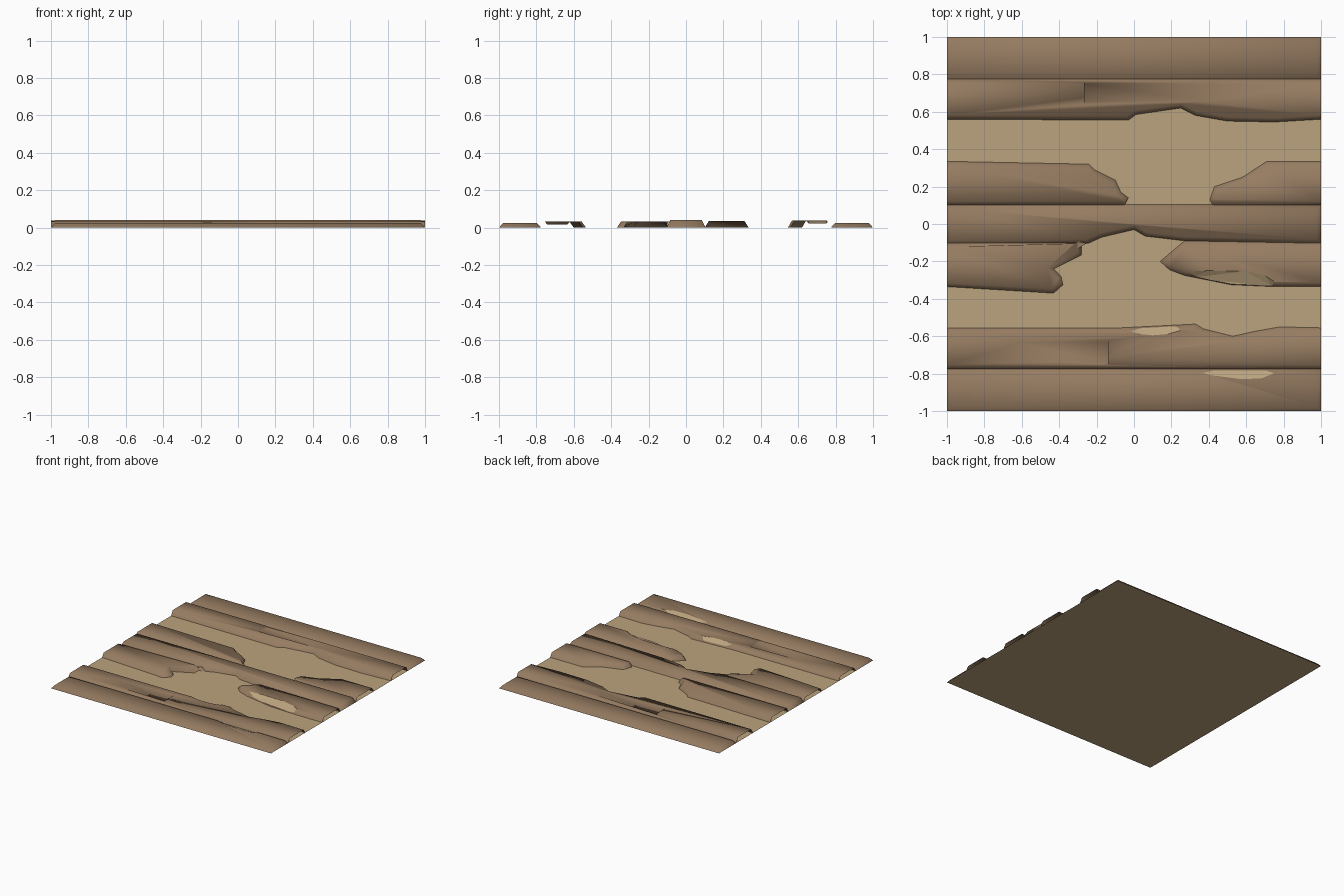
import bpy, bmesh
from mathutils import Vector

if "Cube" in bpy.data.objects:
    bpy.data.objects.remove(bpy.data.objects["Cube"])


def material(name, rgb):
    m = bpy.data.materials.new(name)
    m.diffuse_color = (*rgb, 1)
    m.use_nodes = True
    m.node_tree.nodes["Principled BSDF"].inputs["Base Color"].default_value = m.diffuse_color
    return m


BROWN = material("weathered_brown", (0.305, 0.200, 0.120))
TAN = material("bare_tan", (0.50, 0.37, 0.21))


def new_object(name, bm, mats):
    bmesh.ops.recalc_face_normals(bm, faces=bm.faces)
    me = bpy.data.meshes.new(name)
    bm.to_mesh(me)
    bm.free()
    ob = bpy.data.objects.new(name, me)
    bpy.context.collection.objects.link(ob)
    for m in mats:
        me.materials.append(m)
    return ob


def hull(points, mat):
    bm = bmesh.new()
    for p in points:
        bm.verts.new(p)
    res = bmesh.ops.convex_hull(bm, input=bm.verts)
    loose = [v for v in bm.verts if not v.link_faces]
    bmesh.ops.delete(bm, geom=loose, context='VERTS')
    ob = new_object("cutter", bm, [mat])
    ob.hide_render = True
    return ob


def chip(rim, foot, h):
    """Sloped chip along a plank edge: rim on the top, foot low at the edge."""
    pts = [(x, y, h + 0.001) for x, y in rim] + [(x, y, h + 0.02) for x, y in rim]
    pts += [(x, y, z) for x, y in foot for z in (0.006, h + 0.02)]
    return hull(pts, TAN)


def split(x0, x1, ya, yb, h, depth):
    """Wedge-shaped split: deep at x0, running out at x1."""
    m = 0.025
    return hull([(x0, ya + m, h - depth), (x0, yb - m, h - depth),
                 (x0, ya, h + 0.01), (x0, yb, h + 0.01),
                 (x1, ya + m, h + 0.001), (x1, yb - m, h + 0.001)], BROWN)


def plank(name, outline, h, open_ends=True, inset=0.022, cutters=()):
    pts = [Vector(p) for p in outline]
    n = len(pts)
    if sum(pts[i - 1].cross(pts[i]) for i in range(n)) < 0:
        pts.reverse()
    bm = bmesh.new()
    low, top = [], []
    for i, p in enumerate(pts):
        a = (p - pts[i - 1]).normalized()
        b = (pts[(i + 1) % n] - p).normalized()
        na, nb = Vector((-a.y, a.x)), Vector((-b.y, b.x))
        mid = (na + nb).normalized()
        off = mid * inset * min(1.5, 1 / max(0.3, mid.dot(na)))
        if open_ends and abs(p.x) > 0.999:
            off.x = 0
        low.append(bm.verts.new((p.x, p.y, 0)))
        top.append(bm.verts.new((p.x + off.x, p.y + off.y, h)))
    bm.faces.new(top)
    bm.faces.new(low[::-1])
    for i in range(n):
        j = (i + 1) % n
        bm.faces.new((low[i], low[j], top[j], top[i]))
    ob = new_object(name, bm, [BROWN, TAN])
    bpy.context.view_layer.objects.active = ob
    for c in cutters:
        mod = ob.modifiers.new("cut", 'BOOLEAN')
        mod.operation, mod.solver, mod.object = 'DIFFERENCE', 'EXACT', c
        mod.material_mode = 'TRANSFER'
        bpy.ops.object.modifier_apply(modifier=mod.name)
        bpy.data.objects.remove(c)
    # drop the hidden underside and the open ends
    bm = bmesh.new()
    bm.from_mesh(ob.data)
    gone = [f for f in bm.faces if all(v.co.z < 1e-4 for v in f.verts)
            or (open_ends and all(abs(v.co.x) > 0.999 for v in f.verts))]
    bmesh.ops.delete(bm, geom=gone, context='FACES')
    for f in bm.faces:
        f.smooth = ob.data.materials[f.material_index] != TAN
    bm.to_mesh(ob.data)
    bm.free()
    return ob


# floor sheet under the planks
bm = bmesh.new()
bmesh.ops.create_grid(bm, x_segments=1, y_segments=1, size=1)
floor = new_object("floor_sheet", bm, [TAN])

# outer planks
plank("front_plank", [(-1, -1), (1, -1), (1, -.775), (-1, -.775)], .025, False,
      cutters=[chip([(.36, -.797), (.42, -.812), (.58, -.832), (.68, -.828), (.75, -.8)],
                    [(.42, -.776), (.7, -.776)], .025)])
plank("back_plank", [(-1, .775), (1, .775), (1, 1), (-1, 1)], .025, False)

# split planks beside them
plank("front_split_plank",
      [(-1, -.775), (1, -.775), (1, -.555), (.78, -.55), (.64, -.575), (.53, -.6),
       (.37, -.56), (.33, -.535), (-.07, -.555), (-1, -.555)], .032,
      cutters=[split(-.14, -.65, -.765, -.61, .032, .016),
               chip([(-.02, -.575), (.03, -.59), (.1, -.597), (.18, -.59), (.25, -.57)],
                    [(.02, -.548), (.22, -.54)], .032)])
plank("back_split_plank",
      [(-1, .56), (-.03, .555), (.01, .585), (.25, .62), (.33, .58), (.5, .55),
       (.75, .545), (1, .56), (1, .775), (-1, .775)], .039,
      cutters=[split(-.265, .4, .63, .775, .039, .016)])

# middle plank
plank("middle_plank",
      [(-1, -.105), (-.25, -.105), (-.17, -.07), (0, -.03), (.06, -.065), (.27, -.09),
       (1, -.105), (1, .105), (-1, .105)], .042, False)

# broken planks on both sides of the middle one
plank("broken_plank_front_left",
      [(-1, -.335), (-.43, -.37), (-.38, -.325), (-.39, -.28), (-.43, -.24),
       (-.28, -.165), (-.28, -.11), (-.22, -.1), (-1, -.1)], .032)
plank("broken_plank_front_right",
      [(.27, -.09), (.14, -.2), (.19, -.245), (.27, -.275), (.52, -.325),
       (.75, -.335), (1, -.335), (1, -.1)], .034,
      cutters=[chip([(.26, -.255), (.4, -.248), (.6, -.252), (.7, -.275), (.75, -.305)],
                    [(.3, -.288), (.52, -.33), (.74, -.335)], .034)])
plank("broken_plank_back_left",
      [(-1, .1), (-.05, .1), (-.03, .14), (-.07, .17), (-.1, .235), (-.21, .29),
       (-.24, .32), (-1, .335)], .035)
plank("broken_plank_back_right",
      [(.42, .1), (1, .1), (1, .335), (.71, .335), (.58, .25), (.43, .2), (.405, .13)],
      .035)
